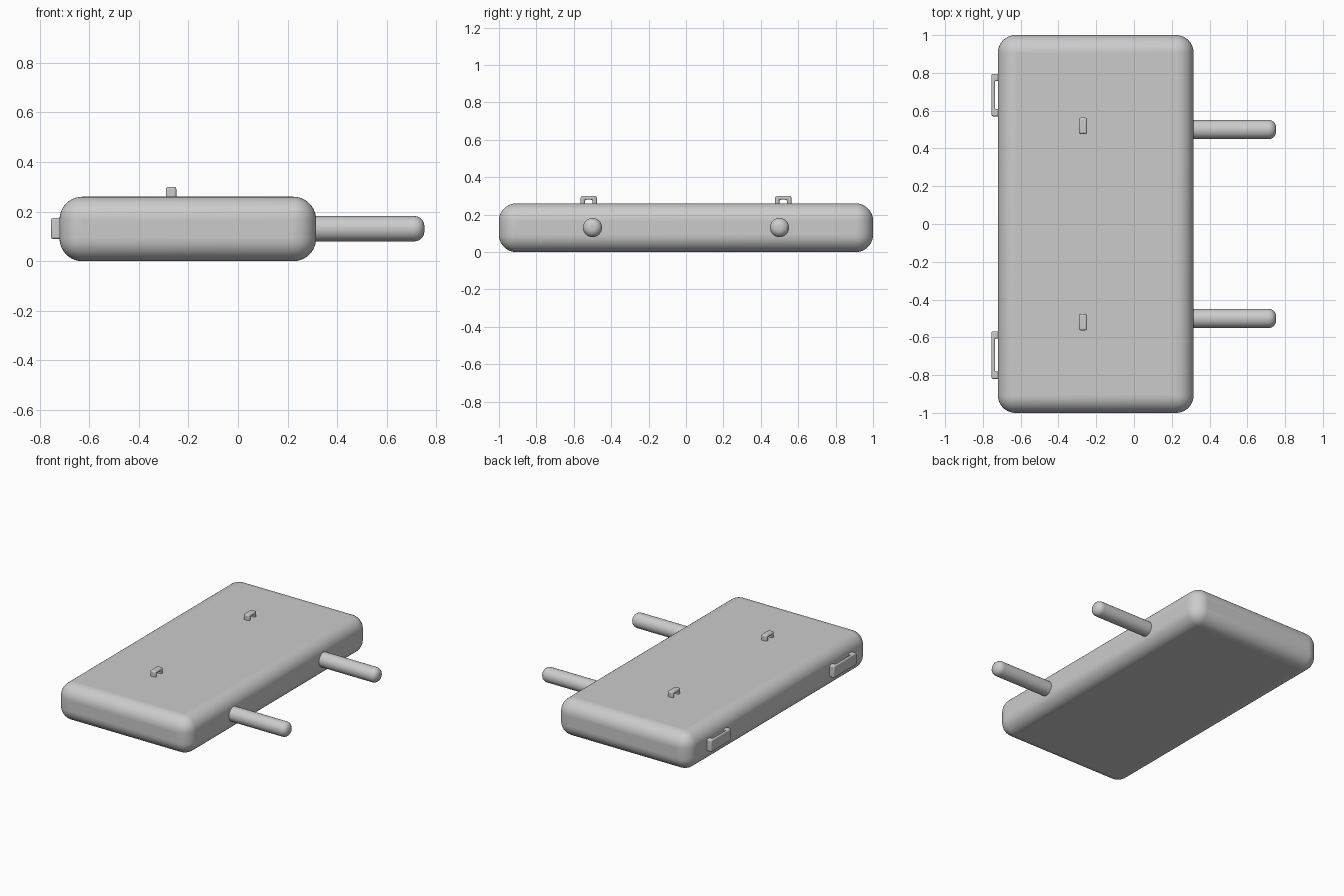
import bpy
import bmesh
from math import radians
from mathutils import Matrix, Vector

cube = bpy.data.objects.get("Cube")
if cube:
    bpy.data.objects.remove(cube, do_unlink=True)

grey = bpy.data.materials.new("plain grey")
grey.use_nodes = True
COLOUR = (0.6, 0.6, 0.6, 1)
grey.diffuse_color = COLOUR
grey.node_tree.nodes["Principled BSDF"].inputs["Base Color"].default_value = COLOUR


def finish(name, bm, bevel, segments):
    """Turn a bmesh into a rounded, smooth-shaded object."""
    bmesh.ops.recalc_face_normals(bm, faces=bm.faces)
    mesh = bpy.data.meshes.new(name)
    bm.to_mesh(mesh)
    bm.free()
    mesh.materials.append(grey)
    obj = bpy.data.objects.new(name, mesh)
    bpy.context.collection.objects.link(obj)
    mod = obj.modifiers.new("Rounding", 'BEVEL')
    mod.width = bevel
    mod.segments = segments
    mod.limit_method = 'ANGLE'
    mod.angle_limit = radians(40)
    bpy.ops.object.select_all(action='DESELECT')
    obj.select_set(True)
    bpy.context.view_layer.objects.active = obj
    bpy.ops.object.shade_smooth_by_angle(angle=radians(40))
    return obj


def box(name, low, high, bevel, segments):
    low, high = Vector(low), Vector(high)
    bm = bmesh.new()
    bmesh.ops.create_cube(bm, size=1)
    bmesh.ops.scale(bm, vec=high - low, verts=bm.verts)
    bmesh.ops.translate(bm, vec=(low + high) / 2, verts=bm.verts)
    return finish(name, bm, bevel, segments)


def loop(name, y0, y1, leg, base, bar, top, width, place, bevel):
    """Staple-shaped loop: a profile in y and height, extruded across its width."""
    profile = [(y0, base), (y0, top), (y1, top), (y1, base),
               (y1 - leg, base), (y1 - leg, top - bar),
               (y0 + leg, top - bar), (y0 + leg, base)]
    bm = bmesh.new()
    face = bm.faces.new([bm.verts.new(place(-width / 2, y, h)) for y, h in profile])
    step = Vector(place(width, 0, 0)) - Vector(place(0, 0, 0))
    new = bmesh.ops.extrude_face_region(bm, geom=[face])["geom"]
    bmesh.ops.translate(bm, vec=step,
                        verts=[g for g in new if isinstance(g, bmesh.types.BMVert)])
    return finish(name, bm, bevel, 3)


# Rounded slab body
box("body", (-0.72, -1, 0), (0.315, 1, 0.26), 0.092, 10)

# Round-tipped pegs on the left side
for side, y in (("front", -0.5), ("back", 0.5)):
    bm = bmesh.new()
    bmesh.ops.create_cone(bm, cap_ends=True, segments=32, radius1=0.051,
                          radius2=0.051, depth=0.5,
                          matrix=Matrix.Translation((0.502, y, 0.131))
                          @ Matrix.Rotation(radians(90), 4, 'Y'))
    finish(side + "_peg", bm, 0.04, 6)

# Small loops standing on the top
for side, y in (("front", -0.52), ("back", 0.52)):
    loop(side + "_top_loop", y - 0.043, y + 0.043, 0.022, 0.24, 0.02, 0.3, 0.042,
         lambda w, y, h: (-0.27 + w, y, h), 0.009)

# Long loops on the right side
for side, y0, y1 in (("front", -0.82, -0.568), ("back", 0.57, 0.795)):
    loop(side + "_side_loop", y0, y1, 0.038, 0.70, 0.018, 0.754, 0.084,
         lambda w, y, h: (-h, y, 0.132 + w), 0.008)
